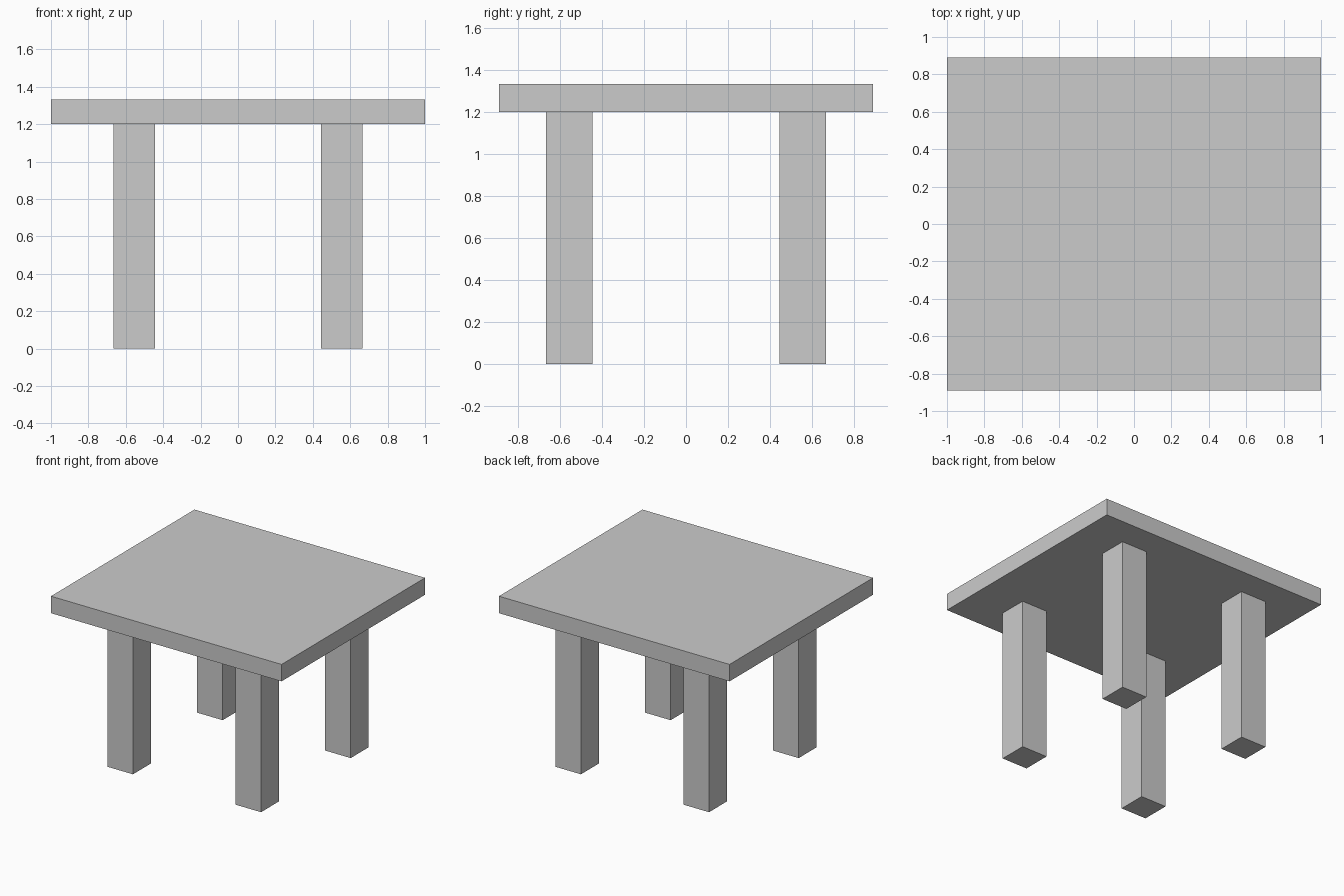
import bpy

if "Cube" in bpy.data.objects:
    bpy.data.objects.remove(bpy.data.objects["Cube"])


def box(name, low, high):
    """Axis-aligned box between two corners."""
    centre = [(a + b) / 2 for a, b in zip(low, high)]
    size = [b - a for a, b in zip(low, high)]
    bpy.ops.mesh.primitive_cube_add(size=1, location=centre)
    obj = bpy.context.object
    obj.name = name
    obj.scale = size
    bpy.ops.object.transform_apply(location=False, rotation=False, scale=True)
    return obj


UNDERSIDE = 1.2
TOP = 1.333
LEG_CENTRE = 0.5555
LEG_HALF = 0.111

# Table top
box("table_top", (-1, -0.889, UNDERSIDE), (1, 0.889, TOP))

# Four square legs
for y_name, sy in (("front", -1), ("back", 1)):
    for x_name, sx in (("left", -1), ("right", 1)):
        x, y = sx * LEG_CENTRE, sy * LEG_CENTRE
        box(f"{y_name}_{x_name}_leg",
            (x - LEG_HALF, y - LEG_HALF, 0),
            (x + LEG_HALF, y + LEG_HALF, UNDERSIDE))
